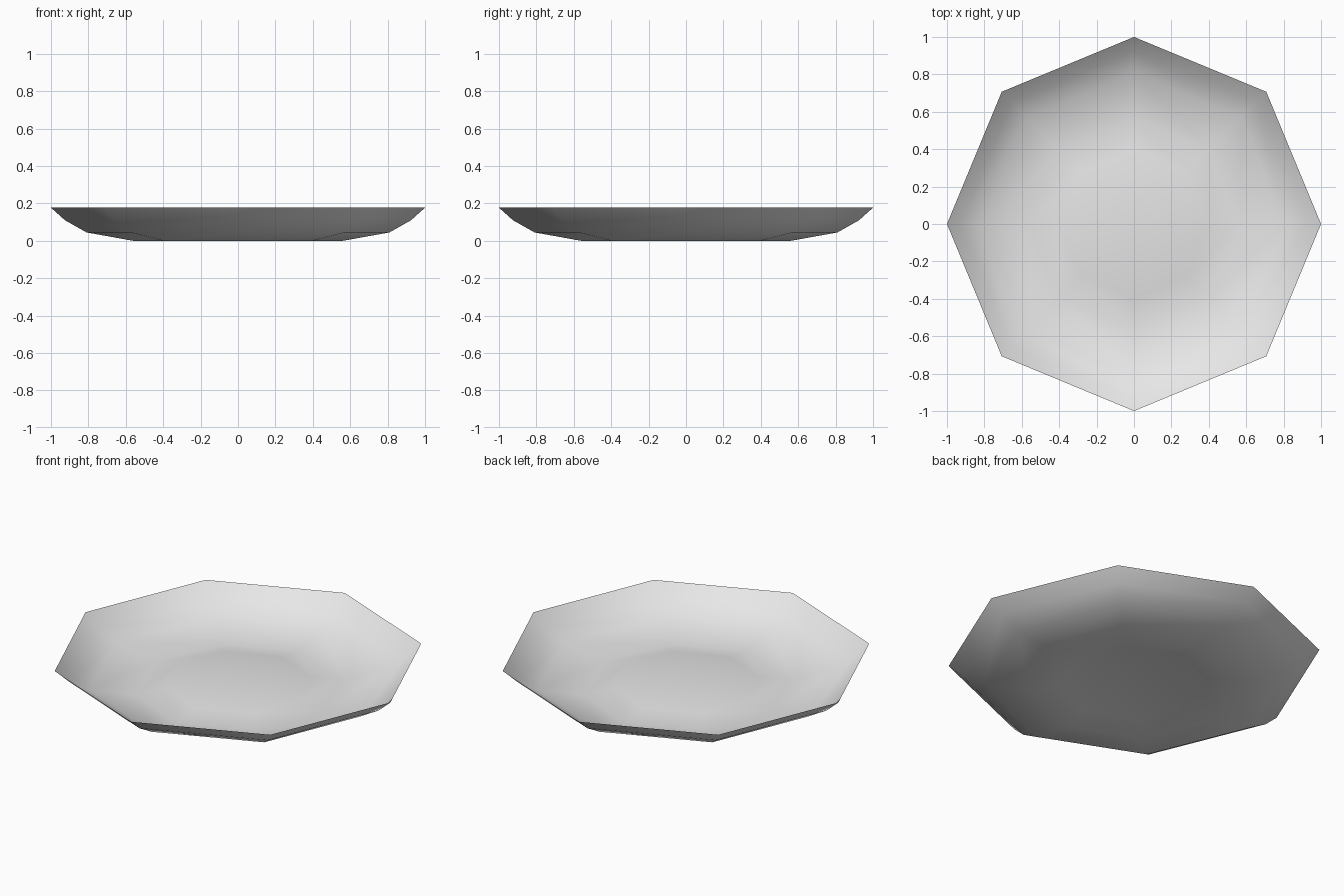
import bpy
import bmesh
from math import cos, sin, pi

cube = bpy.data.objects.get("Cube")
if cube:
    bpy.data.objects.remove(cube, do_unlink=True)

# Plain pale grey
grey = bpy.data.materials.new("pale_grey")
grey.use_nodes = True
colour = (0.8, 0.8, 0.8, 1)
grey.diffuse_color = colour
grey.node_tree.nodes["Principled BSDF"].inputs["Base Color"].default_value = colour

SIDES = 8
# Radius and height of each ring, from the raised centre out to the rim
PROFILE = [(0.40, 0.027), (0.56, 0.0), (0.81, 0.045), (0.925, 0.11), (1.0, 0.177)]
CENTRE_HEIGHT = 0.034


def ring(bm, radius, height):
    angles = [2 * pi * i / SIDES for i in range(SIDES)]
    return [bm.verts.new((radius * cos(a), radius * sin(a), height)) for a in angles]


# Shallow dish: one thin sheet of eight-sided rings, closed by a low dome
bm = bmesh.new()
rings = [ring(bm, r, z) for r, z in PROFILE]
centre = bm.verts.new((0, 0, CENTRE_HEIGHT))
for i in range(SIDES):
    j = (i + 1) % SIDES
    bm.faces.new((centre, rings[0][i], rings[0][j]))
    for inner, outer in zip(rings, rings[1:]):
        bm.faces.new((inner[i], outer[i], outer[j], inner[j]))
for face in bm.faces:
    face.smooth = True

mesh = bpy.data.meshes.new("dish")
bm.to_mesh(mesh)
bm.free()
mesh.materials.append(grey)
dish = bpy.data.objects.new("dish", mesh)
bpy.context.collection.objects.link(dish)
